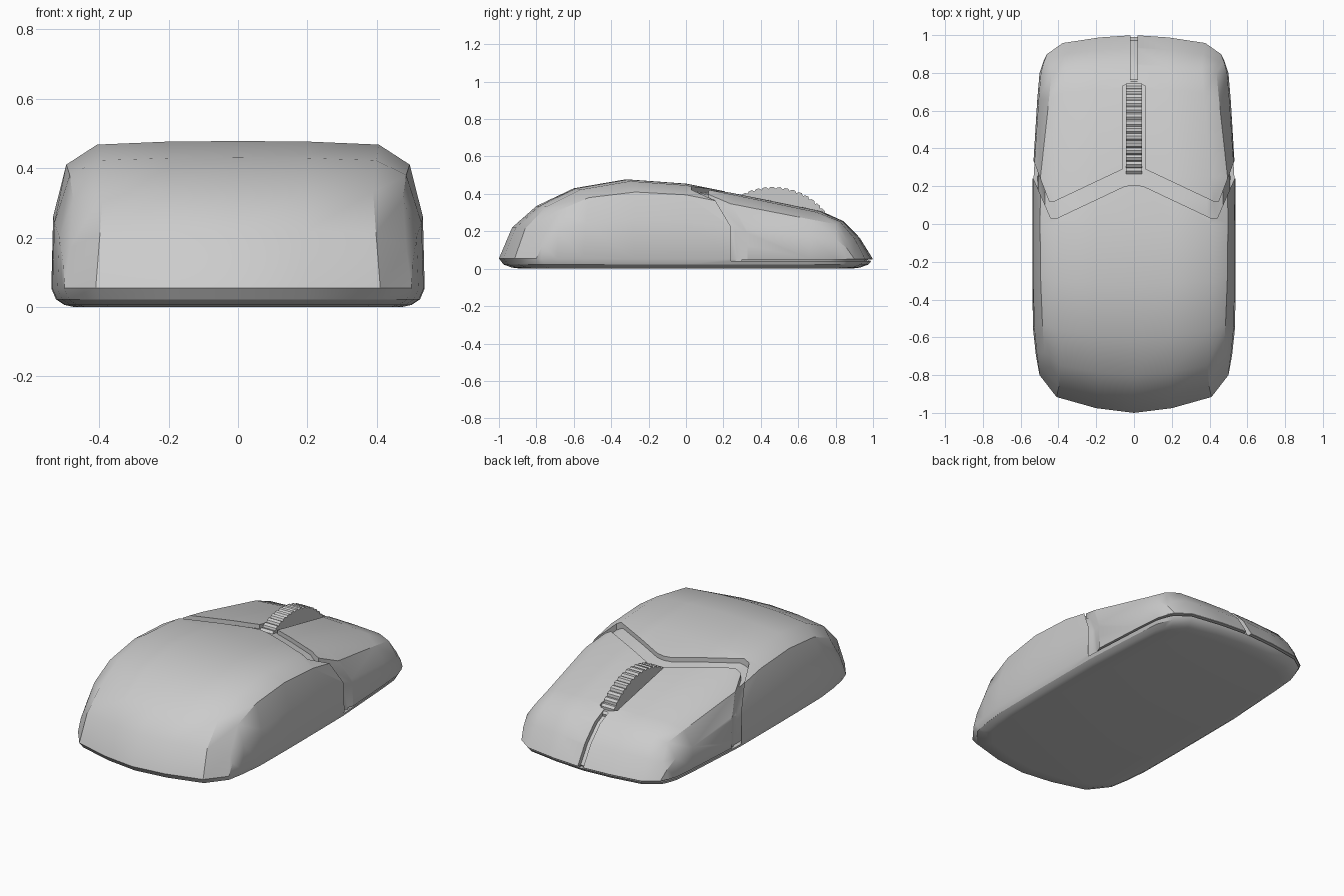
import bpy, bmesh, math

if "Cube" in bpy.data.objects:
    bpy.data.objects.remove(bpy.data.objects["Cube"])

# Stations from back to front: centre line (y, z), side crease (x, y, z), base edge (x, y)
STATIONS = [
    (-1.00, .055, .500, -.80, .055, .500, -.80),
    (-.93, .220, .485, -.765, .170, .505, -.775),
    (-.80, .335, .475, -.68, .310, .520, -.69),
    (-.60, .430, .485, -.52, .380, .535, -.55),
    (-.32, .478, .495, -.27, .410, .538, -.28),
    (.00, .455, .497, .00, .395, .538, .00),
    (.25, .405, .495, .25, .345, .537, .25),
    (.72, .310, .450, .66, .265, .512, .66),
    (.84, .255, .437, .80, .238, .500, .80),
    (.93, .165, .448, .86, .150, .480, .86),
    (1.00, .052, .460, .90, .052, .460, .90),
]
RIM = .053
# Cross-section blend from centre line to crease: across, along y, along z
BLEND = [(0, 0, 0), (.4, .125, .02), (.82, .42, .15), (1, 1, 1)]


def make_object(name, bm):
    bmesh.ops.recalc_face_normals(bm, faces=bm.faces)
    mesh = bpy.data.meshes.new(name)
    bm.to_mesh(mesh)
    bm.free()
    obj = bpy.data.objects.new(name, mesh)
    bpy.context.collection.objects.link(obj)
    return obj


def half_section(cy, cz, ex, ey, ez, bx, by):
    pts = [(t * ex, cy + (ey - cy) * wy, cz + (ez - cz) * wz) for t, wy, wz in BLEND]
    pts.append((ex + (bx - ex) * .88, (ey + by) / 2, ez + (RIM - ez) * .42))
    pts.append((bx, by, RIM))
    return pts


def hull(name, scale=(1, 1, 1)):
    bm = bmesh.new()
    rows = []
    for st in STATIONS:
        half = half_section(*st)
        full = [(-x, y, z) for x, y, z in reversed(half[1:])] + half
        rows.append([bm.verts.new(p) for p in full])
    for a, b in zip(rows, rows[1:]):
        for i in range(len(a) - 1):
            bm.faces.new((a[i], a[i + 1], b[i + 1], b[i]))
    bmesh.ops.remove_doubles(bm, verts=bm.verts, dist=.004)
    # chamfered underside grown from the open rim
    edges = [e for e in bm.edges if e.is_boundary]
    for s, z in ((.975, .022), (.93, .006), (.88, 0)):
        ext = bmesh.ops.extrude_edge_only(bm, edges=edges)["geom"]
        edges = [g for g in ext if isinstance(g, bmesh.types.BMEdge)]
        for v in [g for g in ext if isinstance(g, bmesh.types.BMVert)]:
            base = s if z == .022 else s / prev
            v.co.x *= base
            v.co.y *= base
            v.co.z = z
        prev = s
    bmesh.ops.contextual_create(bm, geom=edges)
    bmesh.ops.scale(bm, vec=scale, verts=bm.verts)
    return make_object(name, bm)


def prism(name, pts, axis, lo, hi):
    """Extrude a 2D outline along z (plan outline) or x (side outline)."""
    place = (lambda a, b, h: (a, b, h)) if axis == "z" else (lambda a, b, h: (h, a, b))
    bm = bmesh.new()
    bottom = [bm.verts.new(place(a, b, lo)) for a, b in pts]
    top = [bm.verts.new(place(a, b, hi)) for a, b in pts]
    n = len(pts)
    bm.faces.new(bottom)
    bm.faces.new(top)
    for i in range(n):
        j = (i + 1) % n
        bm.faces.new((bottom[i], bottom[j], top[j], top[i]))
    return make_object(name, bm)


def subtract(target, cutter):
    cutter.hide_render = True
    mod = target.modifiers.new("cut", "BOOLEAN")
    mod.operation = "DIFFERENCE"
    mod.solver = "EXACT"
    mod.object = cutter
    bpy.context.view_layer.objects.active = target
    bpy.ops.object.modifier_apply(modifier="cut")


def smooth(obj, angle):
    bpy.ops.object.select_all(action="DESELECT")
    obj.select_set(True)
    bpy.context.view_layer.objects.active = obj
    bpy.ops.object.shade_smooth_by_angle(angle=math.radians(angle))


# Body and inner core that sets the groove depth
body = hull("mouse_body")
core = hull("groove_floor", (.95, .972, .94))

# Groove outline: button slit, wheel slot and V-shaped seam down the sides
right = [(.018, 1.1), (.018, .75), (.06, .73), (.06, .29), (.42, .12), (.45, .12),
         (.53, .33), (.6, .33), (.6, .24), (.532, .24), (.44, .03), (.41, .03), (.05, .2)]
left = [(-x, y) for x, y in reversed(right)]
groove = prism("groove_cutter", right + [(0, .208)] + left, "z", .04, .8)

# Thin gap under the two buttons
gap = prism("gap_cutter", [(-.7, .3), (.7, .3), (.7, 1.2), (-.7, 1.2)], "z", .041, .05)

for cutter in (groove, gap):
    subtract(cutter, core)
    subtract(body, cutter)
for helper in (groove, gap, core):
    bpy.data.objects.remove(helper)
smooth(body, 31)

# Ribbed scroll wheel, only the segment above the core
teeth = 15
profile = []
for i in range(teeth):
    for k, r in ((0, .352), (.3, .363), (.75, .361)):
        a = math.radians(32 + 93 * (i + k) / teeth)
        profile.append((.465 + r * math.cos(a), .075 + r * math.sin(a)))
wheel = prism("scroll_wheel", profile, "x", -.042, .042)
smooth(wheel, 25)
